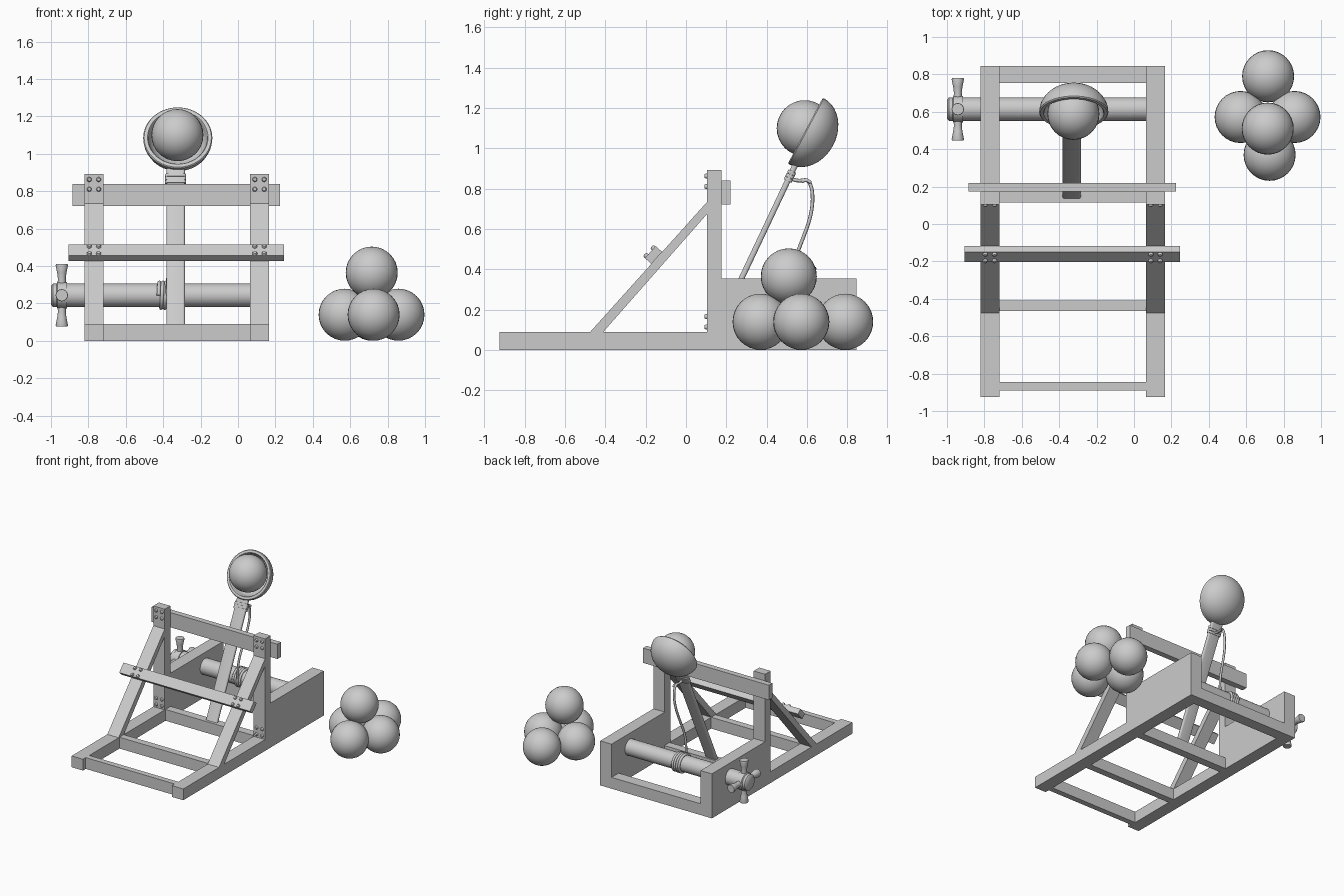
import bpy, bmesh
from math import pi, sin, cos, radians
from mathutils import Vector, Matrix

if "Cube" in bpy.data.objects:
    bpy.data.objects.remove(bpy.data.objects["Cube"])

POSTS = (-0.77, 0.115)      # x centres of the two side frames
HALF = 0.05                 # half width of the side frame timbers


def finish(bm, name, smooth=True):
    bmesh.ops.recalc_face_normals(bm, faces=bm.faces)
    me = bpy.data.meshes.new(name)
    bm.to_mesh(me)
    bm.free()
    ob = bpy.data.objects.new(name, me)
    bpy.context.collection.objects.link(ob)
    if smooth:
        bpy.ops.object.select_all(action='DESELECT')
        ob.select_set(True)
        bpy.context.view_layer.objects.active = ob
        bpy.ops.object.shade_smooth_by_angle(angle=radians(40))
    return ob


def prism(name, x0, x1, profile):
    """Extrude a (y, z) profile along x."""
    bm = bmesh.new()
    f = bm.faces.new([bm.verts.new((x0, y, z)) for y, z in profile])
    g = bmesh.ops.extrude_face_region(bm, geom=[f])
    bmesh.ops.translate(bm, vec=(x1 - x0, 0, 0),
                        verts=[v for v in g['geom'] if isinstance(v, bmesh.types.BMVert)])
    return finish(bm, name, False)


def box(name, x0, x1, y0, y1, z0, z1):
    return prism(name, x0, x1, [(y0, z0), (y1, z0), (y1, z1), (y0, z1)])


def lathe(name, profile, origin, axis, steps=32):
    """Spin an (r, h) profile round an axis."""
    bm = bmesh.new()
    vs = [bm.verts.new((r, 0, h)) for r, h in profile]
    es = [bm.edges.new(p) for p in zip(vs, vs[1:])]
    bmesh.ops.spin(bm, geom=vs + es, cent=(0, 0, 0), axis=(0, 0, 1), angle=2 * pi,
                   steps=steps, use_duplicate=False)
    bmesh.ops.remove_doubles(bm, verts=bm.verts, dist=1e-5)
    m = Vector(axis).to_track_quat('Z', 'Y').to_matrix().to_4x4()
    bm.transform(Matrix.Translation(origin) @ m)
    return finish(bm, name)


def ball(name, loc, r=0.139):
    bm = bmesh.new()
    bmesh.ops.create_uvsphere(bm, u_segments=32, v_segments=16, radius=r)
    bm.transform(Matrix.Translation(loc))
    return finish(bm, name)


def rope(name, pts, r):
    cu = bpy.data.curves.new(name, 'CURVE')
    cu.dimensions = '3D'
    cu.bevel_depth, cu.bevel_resolution = r, 2
    cu.use_fill_caps = True
    cu.resolution_u = 4
    sp = cu.splines.new('NURBS')
    sp.points.add(len(pts) - 1)
    for p, c in zip(sp.points, pts):
        p.co = (*c, 1)
    sp.use_endpoint_u = True
    sp.order_u = 3
    ob = bpy.data.objects.new(name, cu)
    bpy.context.collection.objects.link(ob)
    return ob


def bolts(name, x, centre, up, normal):
    """Four dome-headed bolts in a square on a face."""
    for i in (-1, 1):
        for j in (-1, 1):
            p = Vector((x + i * 0.025, *centre)) + Vector((0, *up)) * j * 0.026
            lathe(name, [(0.013, -0.004), (0.013, 0.005), (0.009, 0.012), (0, 0.014)],
                  p, (0, *normal), 12)


# side frames: rail, panel, post, sloping brace
n, up = (-0.743, 0.669), (0.669, 0.743)
for x in POSTS:
    a, b = x - HALF, x + HALF
    box("base_rail", a, b, -0.925, 0.845, 0, 0.09)
    box("side_panel", a, b, 0.175, 0.845, 0.09, 0.355)
    box("post", a, b, 0.105, 0.175, 0.09, 0.893)
    prism("brace", a, b, [(-0.475, 0.09), (-0.41, 0.09), (0.105, 0.675), (0.105, 0.735)])
    bolts("post_bolt", x, (0.105, 0.837), (0, 1), (-1, 0))
    bolts("post_foot_bolt", x, (0.105, 0.14), (0, 1), (-1, 0))
    bolts("bar_bolt", x, (-0.178, 0.485), up, n)

# cross timbers
for y0, y1 in ((-0.89, -0.845), (-0.465, -0.41), (0.115, 0.18), (0.755, 0.845)):
    box("cross_beam", POSTS[0] + HALF, POSTS[1] - HALF, y0, y1, 0, 0.09)
box("top_beam", -0.885, 0.225, 0.175, 0.22, 0.722, 0.84)
p = Vector((-0.172, 0.427))
u, w = Vector(up) * 0.08, Vector(n) * 0.043
prism("front_bar", -0.905, 0.247, [p, p + u, p + u + w, p + w])

# throwing arm, rounded flat bar
AX = -0.333
foot, head = Vector((AX, 0.148, 0.085)), Vector((AX, 0.55, 0.935))
d = head - foot
tilt = Matrix.Rotation(-Vector((d.z, d.y)).angle_signed(Vector((1, 0))), 4, 'X')
tilt = Matrix((( 1, 0, 0), (0, d.z / d.length, d.y / d.length),
               (0, -d.y / d.length, d.z / d.length))).to_4x4()


def flat_bar(name, mid, sx, sy, sz, bevel):
    bm = bmesh.new()
    bmesh.ops.create_cube(bm, size=1)
    bm.transform(Matrix.Diagonal((sx, sy, sz, 1)))
    side = [e for e in bm.edges if abs(e.verts[0].co.z - e.verts[1].co.z) > 1e-6]
    bmesh.ops.bevel(bm, geom=side, offset=bevel, segments=4, profile=0.5, affect='EDGES')
    bm.transform(Matrix.Translation(mid) @ tilt)
    return finish(bm, name)


flat_bar("throwing_arm", (foot + head) / 2, 0.098, 0.028, d.length, 0.011)
for t in (0.895, 0.915, 0.935):
    flat_bar("arm_binding", foot + d * t, 0.112, 0.042, 0.017, 0.015)

# cup and loaded ball
outer = [(0.185 * sin(i * pi / 20), -0.15 * cos(i * pi / 20)) for i in range(11)]
inner = [(0.157 * sin(i * pi / 20), -0.128 * cos(i * pi / 20)) for i in range(10, -1, -1)]
lathe("cup", outer + [(0.180, 0.006), (0.162, 0.006)] + inner,
      (-0.322, 0.5975, 1.085), (0, -0.883, 0.469), 40)
ball("loaded_ball", (-0.324, 0.589, 1.1))

# ball pile
for c in ((0.57, 0.572, 0.14), (0.858, 0.572, 0.14), (0.717, 0.79, 0.14),
          (0.725, 0.37, 0.14), (0.715, 0.51, 0.365)):
    ball("pile_ball", c)

# winch roller, hub and flared handles
WY, WZ = 0.614, 0.244
lathe("winch_roller", [(0, 0), (0.063, 0), (0.063, 0.99), (0, 0.99)], (-0.92, WY, WZ), (1, 0, 0))
lathe("winch_hub", [(0, 0), (0.05, 0), (0.062, 0.01), (0.062, 0.03), (0.07, 0.035),
                    (0.07, 0.085), (0, 0.085)], (-1.0, WY, WZ), (1, 0, 0))
for k in range(4):
    lathe("winch_handle", [(0, 0.03), (0.024, 0.03), (0.021, 0.09), (0.025, 0.12),
                           (0.033, 0.16), (0.031, 0.167), (0, 0.167)],
          (-0.942, WY, WZ), (0, cos(k * pi / 2), sin(k * pi / 2)), 16)

# rope coil on the roller and rope up to the arm
coil = [(-0.425 + 0.075 * i / 64, WY - 0.07 * cos(i * pi / 8), WZ + 0.07 * sin(i * pi / 8))
        for i in range(65)]
rope("rope_coil", coil, 0.010)
rope("rope", [(AX, 0.52, 0.85), (AX, 0.555, 0.835), (AX, 0.61, 0.85), (AX, 0.632, 0.77),
              (AX - 0.01, 0.62, 0.66), (AX - 0.02, 0.575, 0.54), (AX - 0.03, 0.54, 0.45),
              (-0.375, 0.53, 0.35), (-0.38, 0.543, WZ)], 0.009)
rope("rope_end", [(AX, 0.575, 0.835), (AX + 0.01, 0.6, 0.85), (AX + 0.012, 0.62, 0.83)], 0.008)
